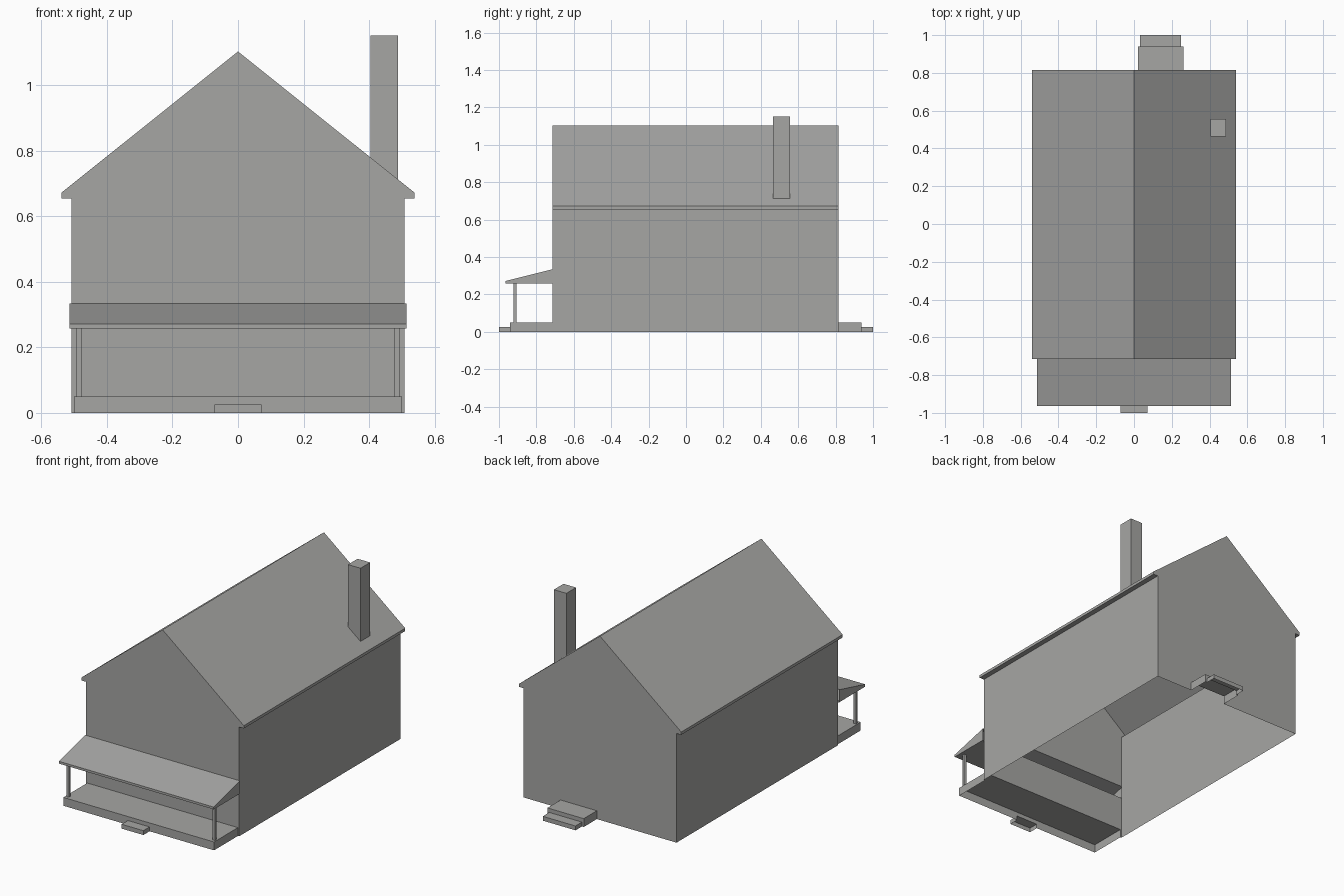
import bpy, bmesh
from mathutils import Vector

cube = bpy.data.objects.get("Cube")
if cube:
    bpy.data.objects.remove(cube, do_unlink=True)

COLOUR = (0.38, 0.38, 0.37, 1)
grey = bpy.data.materials.new("plain grey")
grey.use_nodes = True
grey.diffuse_color = COLOUR
grey.node_tree.nodes["Principled BSDF"].inputs["Base Color"].default_value = COLOUR

DOWN, UP = Vector((0, 0, -1)), Vector((0, 0, 1))
FRONT, BACK = Vector((0, -1, 0)), Vector((0, 1, 0))


def prism(name, profile, axis, lo, hi, open_sides=()):
    """Extrude a profile (x,z along y, or y,z along x), leaving some sides open."""
    bm = bmesh.new()

    def ring(t):
        return [bm.verts.new((a, t, z) if axis == "y" else (t, a, z)) for a, z in profile]

    near, far = ring(lo), ring(hi)
    bm.faces.new(near)
    bm.faces.new(far[::-1])
    for i in range(len(profile)):
        j = (i + 1) % len(profile)
        bm.faces.new((near[i], far[i], far[j], near[j]))
    bmesh.ops.recalc_face_normals(bm, faces=bm.faces)
    # Remove only the outermost face on each open side
    for d in open_sides:
        facing = [f for f in bm.faces if f.normal.dot(d) > 0.7]
        outer = max(facing, key=lambda f: f.calc_center_median().dot(d))
        bmesh.ops.delete(bm, geom=[outer], context="FACES_ONLY")
    mesh = bpy.data.meshes.new(name)
    bm.to_mesh(mesh)
    bm.free()
    mesh.materials.append(grey)
    obj = bpy.data.objects.new(name, mesh)
    bpy.context.collection.objects.link(obj)
    return obj


def box(name, x, y, z, open_sides=()):
    profile = [(x[0], z[0]), (x[1], z[0]), (x[1], z[1]), (x[0], z[1])]
    return prism(name, profile, "y", y[0], y[1], open_sides)


def opening(obj, direction, x, y, z):
    """Cut a rectangular opening in the faces that look along direction."""
    bm = bmesh.new()
    bm.from_mesh(obj.data)
    bm.normal_update()
    eps = 0.0001
    limits = (x, y, z)

    def hits(f):
        if f.normal.dot(direction) < 0.9:
            return False
        return all(min(v.co[k] for v in f.verts) < limits[k][1] - eps and
                   max(v.co[k] for v in f.verts) > limits[k][0] + eps for k in range(3))

    for k in (2, 0, 1):
        normal = Vector([float(i == k) for i in range(3)])
        for value in limits[k]:
            faces = [f for f in bm.faces if hits(f)]
            edges = {e for f in faces for e in f.edges}
            verts = {v for f in faces for v in f.verts}
            bmesh.ops.bisect_plane(bm, geom=faces + list(edges) + list(verts),
                                   dist=0.00001, plane_co=normal * value, plane_no=normal)
            bm.normal_update()
    bmesh.ops.delete(bm, geom=[f for f in bm.faces if hits(f)], context="FACES")
    bm.to_mesh(obj.data)
    bm.free()


# Main dimensions
wall, eave, ridge = 0.508, 0.539, 1.103
soffit, eave_top = 0.655, 0.672
front, back = -0.715, 0.815
deck, step = 0.05, 0.026
slope = (ridge - eave_top) / eave

# House shell: walls, eaves and gable roof in one hollow profile
half = [(wall, 0), (wall, soffit), (eave, soffit), (eave, eave_top)]
house = prism("house_shell", half + [(0, ridge)] + [(-x, z) for x, z in reversed(half)],
              "y", front, back, [DOWN])

# Porch deck, its step, and the porch roof
porch_x, porch_front = (-0.5, 0.5), -0.941
porch = box("porch_deck", porch_x, (porch_front, front), (0, deck), [DOWN, BACK])
opening(house, FRONT, porch_x, (front - 0.01, front + 0.01), (-0.01, deck))

step_x = (-0.072, 0.072)
box("front_step", step_x, (-1, porch_front), (0, step), [DOWN, BACK])
opening(porch, FRONT, step_x, (porch_front - 0.01, porch_front + 0.01), (-0.01, step))

roof_z = (0.258, 0.334)
roof_profile = [(-0.964, roof_z[0]), (front, roof_z[0]), (front, roof_z[1]), (-0.964, 0.272)]
prism("porch_roof", roof_profile, "x", -0.514, 0.514, [BACK])
opening(house, FRONT, (-0.514, 0.514), (front - 0.01, front + 0.01), roof_z)

# Porch posts
for side, name in ((1, "left"), (-1, "right")):
    x = side * 0.485
    box(name + "_porch_post", (x - 0.008, x + 0.008), (-0.922, -0.906),
        (deck, roof_z[0]), [UP, DOWN])

# Back steps
upper_x, lower_x, upper_end = (0.021, 0.262), (0.033, 0.25), 0.939
upper = box("back_upper_step", upper_x, (back, upper_end), (0, deck), [DOWN, FRONT])
opening(house, BACK, upper_x, (back - 0.01, back + 0.01), (-0.01, deck))
box("back_lower_step", lower_x, (upper_end, 1), (0, step), [DOWN, FRONT])
opening(upper, BACK, lower_x, (upper_end - 0.01, upper_end + 0.01), (-0.01, step))

# Chimney, standing open on the roof slope
chim_x, chim_y, chim_top = (0.405, 0.488), (0.464, 0.555), 1.152
foot = [(x, ridge - slope * x) for x in chim_x]
prism("chimney", foot + [(chim_x[1], chim_top), (chim_x[0], chim_top)],
      "y", chim_y[0], chim_y[1], [DOWN])
opening(house, Vector((slope, 0, 1)).normalized(), chim_x, chim_y, (0.6, 1.2))
